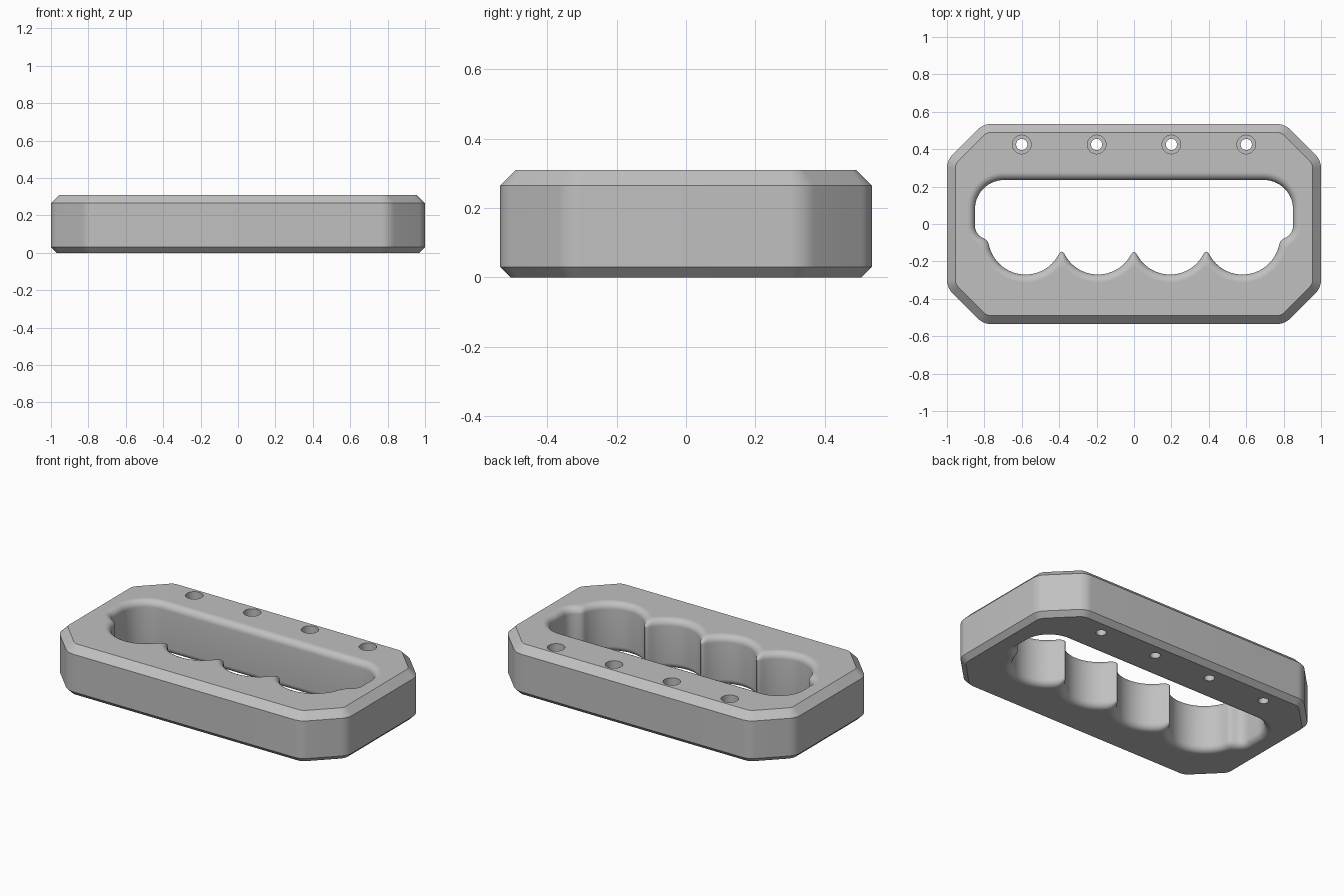
import bpy, bmesh
from math import sin, cos, pi, hypot, radians

cube = bpy.data.objects.get("Cube")
if cube:
    bpy.data.objects.remove(cube, do_unlink=True)

TOP = 0.31
TOP_CHAMFER, BASE_CHAMFER = 0.045, 0.03
FILLET, FILLET_STEPS = 0.04, 8
CORNER = 0.10                      # outer corner radius
GRIPS = (-0.58, -0.193, 0.193, 0.58)
GRIP_Y, GRIP_R = -0.07, 0.20
SCREWS = (-0.6, -0.2, 0.2, 0.6)
SCREW_Y, BORE_R, PIN_R, SHELF_Z = 0.425, 0.05, 0.03, 0.16

metal = bpy.data.materials.new("plain grey")
metal.use_nodes = True
grey = (0.53, 0.53, 0.53, 1)
metal.diffuse_color = grey
metal.node_tree.nodes["Principled BSDF"].inputs["Base Color"].default_value = grey


def soft_union(a, b, k=0.034):
    h = max(k - abs(a - b), 0) / k
    return min(a, b) - h * h * k / 4


def opening_distance(x, y):
    """Distance to the hand opening: a rounded slot joined to four finger scoops."""
    cy, half_w, half_h = 0.0775, 0.85, 0.1575
    r = 0.155 if y > cy else 0.07
    qx, qy = abs(x) - half_w + r, abs(y - cy) - half_h + r
    d = hypot(max(qx, 0), max(qy, 0)) + min(max(qx, qy), 0) - r
    for gx in GRIPS:
        d = soft_union(d, hypot(x - gx, y - GRIP_Y) - GRIP_R)
    return d


def cast(x, dx, dy, offset):
    """Walk from the centre line to the opening edge, grown by offset."""
    lo, hi = 0.0, 0.5
    for _ in range(22):
        mid = (lo + hi) / 2
        if opening_distance(x + dx * mid, dy * mid) < offset:
            lo = mid
        else:
            hi = mid
    return x + dx * lo, dy * lo


# Rays that trace the opening: right end, left end, then the finger side
end = GRIPS[-1]
FAN, ROW = 120, 180
rays = [(end, cos(a), sin(a)) for a in (pi * i / FAN - pi / 2 for i in range(FAN + 1))]
rays += [(-end, cos(a), sin(a)) for a in (pi * i / FAN + pi / 2 for i in range(FAN + 1))]
rays += [(-end + 2 * end * i / ROW, 0, -1) for i in range(1, ROW)]


def opening_loop(offset):
    return [cast(x, dx, dy, offset) for x, dx, dy in rays]


def outer_loop(inset):
    """Rounded octagon; arcs keep their centres when inset."""
    r, t = CORNER, CORNER * 0.4142
    arcs = [(1 - r, 0.34 - t, 0), (0.805 - t, 0.535 - r, 45)]
    quarter = []
    for cx, cy, start in arcs:
        for i in range(9):
            a = radians(start + 45 * i / 8)
            quarter.append((cx + (r - inset) * cos(a), cy + (r - inset) * sin(a)))
    flip = quarter[::-1]
    return (quarter + [(-x, y) for x, y in flip]
            + [(-x, -y) for x, y in quarter] + [(x, -y) for x, y in flip])


def circle_loop(cx, cy, r, n=32):
    return [(cx + r * cos(2 * pi * i / n), cy + r * sin(2 * pi * i / n)) for i in range(n)]


bm = bmesh.new()


def skin(layers):
    """Join a stack of (loop, z) layers with quads; return first and last rings."""
    rings = [[bm.verts.new((x, y, z)) for x, y in loop] for loop, z in layers]
    for a, b in zip(rings, rings[1:]):
        for i in range(len(a)):
            j = (i + 1) % len(a)
            bm.faces.new((a[i], a[j], b[j], b[i]))
    return rings[0], rings[-1]


def cap(rings):
    """Fill the flat area between an outline and its holes."""
    edges = []
    for ring in rings:
        for i, v in enumerate(ring):
            edges.append(bm.edges.get((v, ring[(i + 1) % len(ring)])))
    bmesh.ops.triangle_fill(bm, use_beauty=True, use_dissolve=False,
                            edges=edges, normal=(0, 0, 1))


# Outer wall with chamfers
base, top = skin([(outer_loop(BASE_CHAMFER), 0), (outer_loop(0), BASE_CHAMFER),
                  (outer_loop(0), TOP - TOP_CHAMFER), (outer_loop(TOP_CHAMFER), TOP)])
base_rings, top_rings = [base], [top]

# Hand opening with rounded rims
profile = []
for i in range(FILLET_STEPS + 1):
    a = pi / 2 * i / FILLET_STEPS
    profile.append((opening_loop(FILLET * (1 - sin(a))), FILLET * (1 - cos(a))))
profile += [(loop, TOP - z) for loop, z in reversed(profile)]
base, top = skin(profile)
base_rings.append(base)
top_rings.append(top)

# Counterbored screw holes
for sx in SCREWS:
    wide, narrow = circle_loop(sx, SCREW_Y, BORE_R), circle_loop(sx, SCREW_Y, PIN_R)
    base, top = skin([(narrow, 0), (narrow, SHELF_Z), (wide, SHELF_Z), (wide, TOP)])
    base_rings.append(base)
    top_rings.append(top)

cap(base_rings)
cap(top_rings)
bmesh.ops.recalc_face_normals(bm, faces=bm.faces[:])

mesh = bpy.data.meshes.new("grip_frame")
bm.to_mesh(mesh)
bm.free()
mesh.materials.append(metal)
frame = bpy.data.objects.new("grip_frame", mesh)
bpy.context.collection.objects.link(frame)

# Smooth curves, crisp chamfers, flat caps
bpy.ops.object.select_all(action="DESELECT")
frame.select_set(True)
bpy.context.view_layer.objects.active = frame
bpy.ops.object.shade_smooth_by_angle(angle=radians(35))
for face in mesh.polygons:
    if abs(face.normal.z) > 0.999:
        face.use_smooth = False
